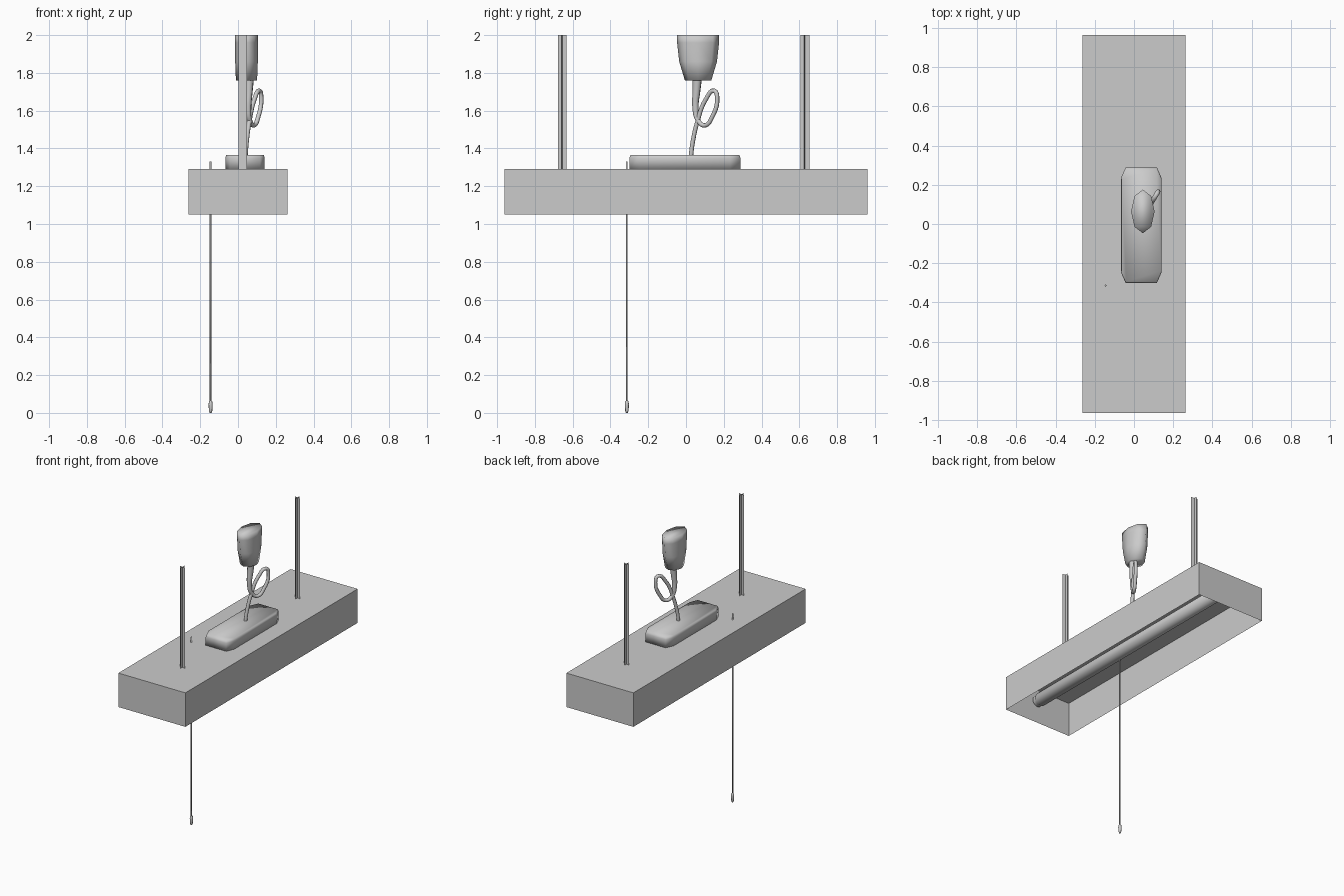
import bpy, bmesh, math
from mathutils import Vector

if "Cube" in bpy.data.objects:
    bpy.data.objects.remove(bpy.data.objects["Cube"], do_unlink=True)

grey = bpy.data.materials.new("plain grey")
grey.use_nodes = True
grey.diffuse_color = (0.6, 0.6, 0.6, 1)
grey.node_tree.nodes["Principled BSDF"].inputs["Base Color"].default_value = (0.6, 0.6, 0.6, 1)


def finish(name, bm, smooth=False):
    """Turn a bmesh into a named grey object."""
    mesh = bpy.data.meshes.new(name)
    for f in bm.faces:
        f.smooth = smooth
    bm.to_mesh(mesh)
    bm.free()
    mesh.materials.append(grey)
    obj = bpy.data.objects.new(name, mesh)
    bpy.context.collection.objects.link(obj)
    return obj


def loft(name, rings, smooth=True):
    """Skin a stack of equal-sized point rings and cap both ends."""
    bm = bmesh.new()
    loops = [[bm.verts.new(p) for p in ring] for ring in rings]
    for a, b in zip(loops, loops[1:]):
        n = len(a)
        for i in range(n):
            j = (i + 1) % n
            bm.faces.new((a[i], a[j], b[j], b[i]))
    bm.faces.new(loops[0])
    bm.faces.new(loops[-1])
    bmesh.ops.recalc_face_normals(bm, faces=bm.faces[:])
    return finish(name, bm, smooth)


def turned(name, centre, profile, sides, along_y=False):
    """Revolve (radius, position) pairs about the z or y direction."""
    rings = []
    for r, t in profile:
        ring = []
        for i in range(sides):
            a = math.tau * i / sides
            u, v = r * math.cos(a), r * math.sin(a)
            ring.append(Vector(centre) + (Vector((u, t, v)) if along_y else Vector((u, v, t))))
        rings.append(ring)
    return loft(name, rings)


def sharpen(obj, degrees):
    bpy.ops.object.select_all(action='DESELECT')
    obj.select_set(True)
    bpy.context.view_layer.objects.active = obj
    bpy.ops.object.shade_smooth_by_angle(angle=math.radians(degrees))


# Open-bottomed housing
bm = bmesh.new()
bmesh.ops.create_cube(bm, size=1)
for v in bm.verts:
    v.co = (v.co.x * 0.524, v.co.y * 1.924, 1.17 + v.co.z * 0.24)
bm.faces.ensure_lookup_table()
bmesh.ops.delete(bm, geom=[f for f in bm.faces if f.normal.z < -0.5], context='FACES')
finish("housing", bm)

# Hanging rods made of two crossed strips
for name, y in (("front_rod", -0.655), ("back_rod", 0.63)):
    bm = bmesh.new()
    for angle in (-10, 90):
        a = math.radians(angle)
        d = Vector((math.cos(a), math.sin(a), 0)) * 0.023
        c = Vector((0.024, y, 0))
        low, high = Vector((0, 0, 1.29)), Vector((0, 0, 2))
        bm.faces.new([bm.verts.new(p) for p in (c - d + low, c + d + low, c + d + high, c - d + high)])
    finish(name, bm)

# Ballast cover: long block with clipped corners
def clipped(hx, hy, z):
    cx, cy = 0.024, 0.055
    quad = [(hx, hy - cy), (hx - cx, hy)]
    pts = quad + [(-x, y) for x, y in reversed(quad)]
    pts += [(-x, -y) for x, y in pts]
    return [Vector((0.037 + x, -0.006 + y, z)) for x, y in pts]


loft("ballast_cover", [clipped(0.104, 0.294, 1.292), clipped(0.104, 0.294, 1.35),
                       clipped(0.1, 0.288, 1.366)])

# Plug body: tapered flattened octagon
rings = []
for hx, hy, z in ((0.056, 0.07, 1.76), (0.06, 0.1, 1.86), (0.06, 0.111, 1.96), (0.06, 0.111, 2.0)):
    rings.append([Vector((0.045 + hx * math.sin(k * math.pi / 4),
                          0.064 + hy * math.cos(k * math.pi / 4), z)) for k in range(8)])
loft("plug", rings)

# Looped power cord with a thicker strain relief: (y, z, radius)
path = [(0.025, 1.35, 0.012), (0.035, 1.43, 0.012), (0.06, 1.54, 0.012), (0.105, 1.66, 0.012),
        (0.15, 1.705, 0.012), (0.165, 1.665, 0.012), (0.14, 1.57, 0.012), (0.1, 1.522, 0.012),
        (0.063, 1.55, 0.013), (0.05, 1.62, 0.017), (0.055, 1.7, 0.021), (0.06, 1.77, 0.025)]
curve = bpy.data.curves.new("power_cord", 'CURVE')
curve.dimensions = '3D'
curve.bevel_depth = 1
curve.bevel_resolution = 2
curve.resolution_u = 5
curve.use_fill_caps = True
spline = curve.splines.new('BEZIER')
spline.bezier_points.add(len(path) - 1)
for p, (y, z, r) in zip(spline.bezier_points, path):
    p.co = (0.057 + 0.6 * (y - 0.055), y, z)
    p.radius = r
    p.handle_left_type = p.handle_right_type = 'AUTO'
curve.materials.append(grey)
cord = bpy.data.objects.new("power_cord", curve)
bpy.context.collection.objects.link(cord)
bpy.ops.object.select_all(action='DESELECT')
cord.select_set(True)
bpy.context.view_layer.objects.active = cord
bpy.ops.object.convert(target='MESH')

# Pull string and its knob
turned("pull_string", (-0.145, -0.313, 0), [(0.005, 0.05), (0.005, 1.33)], 6)
turned("pull_knob", (-0.145, -0.313, 0),
       [(0.005, 0), (0.009, 0.012), (0.011, 0.045), (0.009, 0.06), (0.004, 0.066)], 8)

# Fluorescent tube with end caps
half = [(0.016, 0.958), (0.016, 0.94), (0.038, 0.94), (0.038, 0.915), (0.045, 0.905)]
profile = [(r, -t) for r, t in half] + half[::-1]
sharpen(turned("light_tube", (0.02, 0, 1.19), profile, 20, along_y=True), 40)
